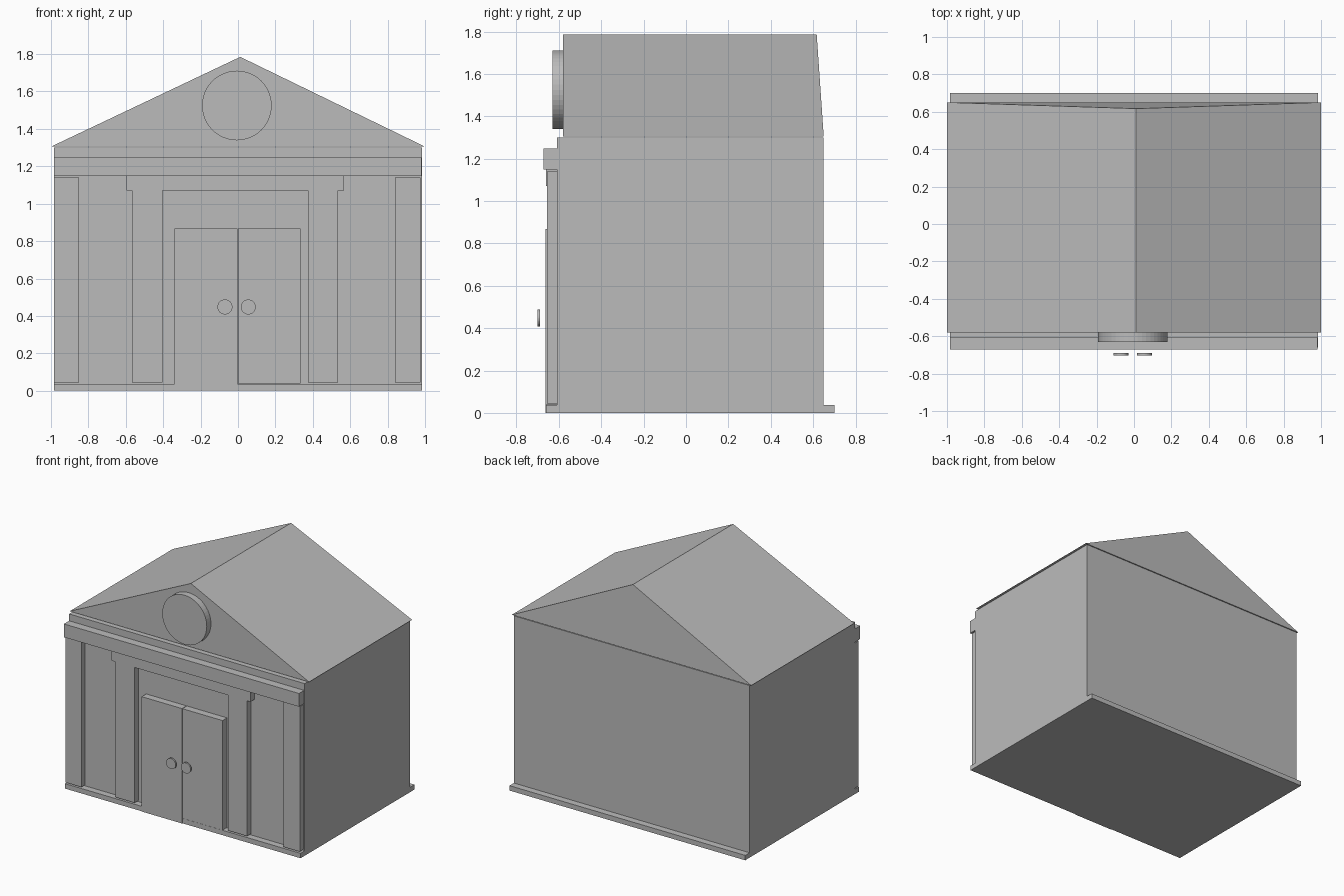
import bpy
import math

cube = bpy.data.objects.get("Cube")
if cube:
    bpy.data.objects.remove(cube, do_unlink=True)

GREY = (0.5, 0.5, 0.5, 1)
stone = bpy.data.materials.new("stone grey")
stone.use_nodes = True
stone.diffuse_color = GREY
stone.node_tree.nodes["Principled BSDF"].inputs["Base Color"].default_value = GREY


def mesh_object(name, verts, faces):
    mesh = bpy.data.meshes.new(name)
    mesh.from_pydata(verts, [], faces)
    mesh.materials.append(stone)
    obj = bpy.data.objects.new(name, mesh)
    bpy.context.collection.objects.link(obj)
    return obj


def box(name, xs, ys, zs):
    verts = [(x, y, z) for x in xs for y in ys for z in zs]
    faces = [(0, 1, 3, 2), (4, 6, 7, 5), (0, 4, 5, 1),
             (2, 3, 7, 6), (0, 2, 6, 4), (1, 5, 7, 3)]
    return mesh_object(name, verts, faces)


def disc(name, x, z, radius, ys, sides):
    bpy.ops.mesh.primitive_cylinder_add(
        vertices=sides, radius=radius, depth=ys[1] - ys[0],
        location=(x, sum(ys) / 2, z), rotation=(math.pi / 2, 0, 0))
    obj = bpy.context.object
    obj.name = name
    obj.data.materials.append(stone)
    return obj


WALL = -0.61

# Main body and the slab it stands on
box("base_slab", (-0.985, 0.985), (-0.66, 0.70), (0, 0.037))
box("walls", (-0.985, 0.985), (WALL, 0.648), (0.01, 1.30))

# Gabled roof: upright front, slightly leaning back
front, back, eave, ridge = -0.58, 0.65, 1.305, 1.785
mesh_object("roof",
            [(-1, front, eave), (1, front, eave), (0.012, front, ridge),
             (-1, back, eave), (1, back, eave), (0.012, 0.617, ridge)],
            [(0, 1, 2), (3, 5, 4), (0, 3, 4, 1), (1, 4, 5, 2), (0, 2, 5, 3)])

# Horizontal beams across the front
box("upper_beam", (-0.985, 0.98), (-0.672, WALL), (1.148, 1.248))
box("door_lintel", (-0.597, 0.567), (-0.66, WALL), (1.07, 1.148))

# Flat pillars
for name, x0, x1, top in (("right_outer_pillar", -0.985, -0.85, 1.14),
                          ("right_inner_pillar", -0.567, -0.405, 1.07),
                          ("left_inner_pillar", 0.375, 0.535, 1.07),
                          ("left_outer_pillar", 0.84, 0.975, 1.14)):
    box(name, (x0, x1), (-0.655, WALL), (0.045, top))

# Double door with round knobs held just off the panels
box("right_door", (-0.34, -0.003), (-0.664, WALL), (0.0, 0.868))
box("left_door", (0.0, 0.335), (-0.664, WALL), (0.04, 0.868))
for name, x in (("right_knob", -0.07), ("left_knob", 0.055)):
    disc(name, x, 0.448, 0.04, (-0.702, -0.69), 32)

# Round plaque on the gable
disc("gable_plaque", -0.006, 1.525, 0.186, (-0.63, front), 48)
